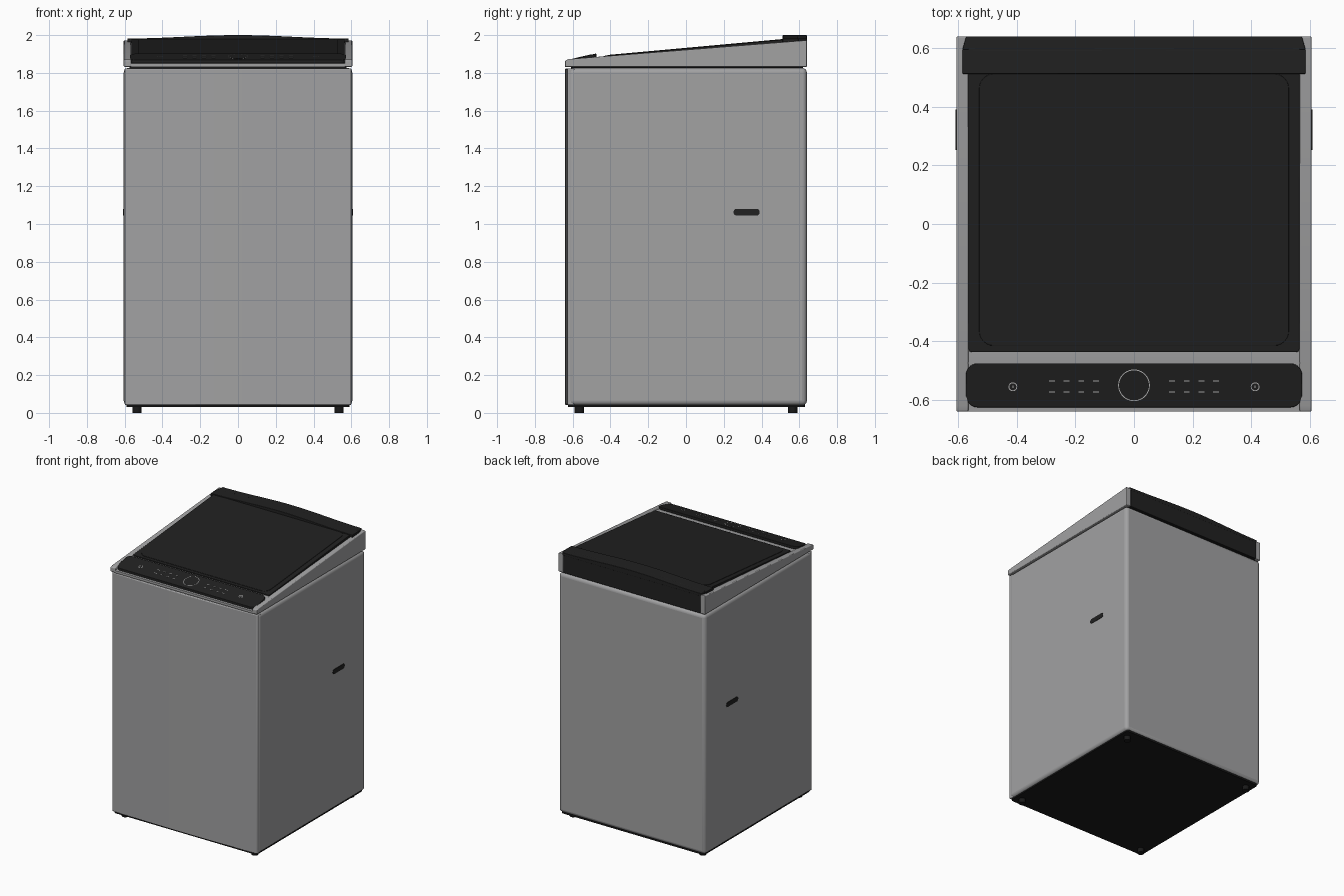
import bpy, bmesh, math

cube = bpy.data.objects.get("Cube")
if cube:
    bpy.data.objects.remove(cube, do_unlink=True)


def material(name, rgb):
    m = bpy.data.materials.new(name)
    m.use_nodes = True
    m.diffuse_color = (*rgb, 1)
    bsdf = m.node_tree.nodes["Principled BSDF"]
    bsdf.inputs["Base Color"].default_value = (*rgb, 1)
    bsdf.inputs["Roughness"].default_value = 0.5
    return m


STEEL = material("brushed grey", (0.36, 0.36, 0.365))
BLACK = material("glossy black", (0.015, 0.015, 0.015))
BASE = material("base black", (0.01, 0.01, 0.01))
MARK = material("marking grey", (0.5, 0.5, 0.5))


def finish(bm, name, mat, bevel=0.0, segments=3):
    bmesh.ops.recalc_face_normals(bm, faces=bm.faces)
    mesh = bpy.data.meshes.new(name)
    bm.to_mesh(mesh)
    bm.free()
    mesh.materials.append(mat)
    ob = bpy.data.objects.new(name, mesh)
    bpy.context.collection.objects.link(ob)
    if bevel:
        mod = ob.modifiers.new("soft edges", "BEVEL")
        mod.width = bevel
        mod.segments = segments
        mod.limit_method = "ANGLE"
        mod.angle_limit = math.radians(40)
    bpy.ops.object.select_all(action="DESELECT")
    ob.select_set(True)
    bpy.context.view_layer.objects.active = ob
    bpy.ops.object.shade_smooth_by_angle(angle=math.radians(35))
    return ob


def prism(name, outline, axis, lo, hi, mat, bevel=0.0, shape=None, segments=3):
    """Extrude a 2D outline along an axis; shape optionally moves each vertex."""
    place = {"x": lambda a, b, d: (d, a, b),
             "y": lambda a, b, d: (a, d, b),
             "z": lambda a, b, d: (a, b, d)}[axis]
    bm = bmesh.new()
    ends = [[bm.verts.new(place(a, b, d)) for a, b in outline] for d in (lo, hi)]
    for ring in ends:
        bm.faces.new(ring)
    n = len(outline)
    for i in range(n):
        j = (i + 1) % n
        bm.faces.new((ends[0][i], ends[0][j], ends[1][j], ends[1][i]))
    if shape:
        for v in bm.verts:
            v.co = shape(*v.co)
    return finish(bm, name, mat, bevel, segments)


def rect(x0, x1, y0, y1):
    return [(x0, y0), (x1, y0), (x1, y1), (x0, y1)]


def rounded(x0, x1, y0, y1, r, steps=6):
    corners = [(x1 - r, y1 - r), (x0 + r, y1 - r), (x0 + r, y0 + r), (x1 - r, y0 + r)]
    return [(cx + r * math.cos((q + s / steps) * math.pi / 2),
             cy + r * math.sin((q + s / steps) * math.pi / 2))
            for q, (cx, cy) in enumerate(corners) for s in range(steps + 1)]


def lid_tilt(x, y, z):
    return x, y, z + 1.889 + 0.091 * (y + 0.48)


def panel_tilt(x, y, z):
    return x, y, z + 1.868 + 0.233 * (y + 0.625)


def ring(name, x, y, r, width):
    bm = bmesh.new()
    n = 40
    loops = []
    for rad in (r - width, r):
        loops.append([bm.verts.new(panel_tilt(x + rad * math.cos(2 * math.pi * i / n),
                                              y + rad * math.sin(2 * math.pi * i / n), 0.002))
                      for i in range(n)])
    for i in range(n):
        j = (i + 1) % n
        bm.faces.new((loops[0][i], loops[1][i], loops[1][j], loops[0][j]))
    return finish(bm, name, MARK)


# Cabinet: main shell, bowed front panel and dark underside
prism("cabinet", rect(-0.605, 0.605, -0.622, 0.64), "z", 0.04, 1.826, STEEL, 0.025, segments=4)
bow = [(x / 10 * 0.6, -0.628 - 0.012 * (1 - (x / 10) ** 2)) for x in range(-10, 11)]
prism("front_panel", bow + [(0.6, -0.59), (-0.6, -0.59)], "z", 0.042, 1.824, STEEL, 0.006)
prism("base_plate", rounded(-0.59, 0.59, -0.625, 0.63, 0.02), "z", 0.032, 0.06, BASE)
prism("gap_seal", rect(-0.575, 0.575, -0.61, 0.62), "z", 1.81, 1.84, BASE)

# Feet and side grips
for sx, side in ((1, "left"), (-1, "right")):
    for y, end in ((-0.565, "front"), (0.565, "back")):
        x = sx * 0.535
        prism(f"{end}_{side}_foot", rounded(x - 0.024, x + 0.024, y - 0.024, y + 0.024, 0.0239),
              "z", 0, 0.04, BASE)
    prism(f"{side}_grip", rounded(0.252, 0.39, 1.045, 1.08, 0.016),
          "x", sx * 0.59, sx * 0.608, BLACK)

# Top frame: sloped side rails and the lower deck between them
rail = [(-0.64, 1.832), (0.64, 1.832), (0.64, 1.973), (-0.62, 1.873), (-0.64, 1.866)]
for sx, side in ((1, "left"), (-1, "right")):
    prism(f"{side}_rail", rail, "x", sx * 0.565, sx * 0.605, STEEL, 0.005)
deck = [(-0.64, 1.832), (0.6, 1.832), (0.6, 1.95), (-0.435, 1.882), (-0.475, 1.88), (-0.62, 1.852), (-0.64, 1.85)]
prism("deck", deck, "x", -0.566, 0.566, STEEL)

# Control panel with dial, buttons and indicator dashes
prism("control_panel", rounded(-0.573, 0.573, -0.625, -0.475, 0.04), "z", -0.02, 0, BLACK, 0.003,
      panel_tilt)
prism("dial", [(0.05 * math.cos(i * math.pi / 20), -0.55 + 0.05 * math.sin(i * math.pi / 20))
               for i in range(40)], "z", -0.005, 0.0015, BLACK, shape=panel_tilt)
ring("dial_ring", 0, -0.55, 0.054, 0.003)
for sx, side in ((1, "left"), (-1, "right")):
    ring(f"{side}_button_ring", sx * 0.413, -0.555, 0.015, 0.003)
    prism(f"{side}_button_mark", rect(sx * 0.413 - 0.002, sx * 0.413 + 0.002, -0.559, -0.551),
          "z", 0, 0.002, MARK, shape=panel_tilt)
    for col in range(4):
        for y in (-0.535, -0.573):
            x = sx * (0.13 + 0.05 * col)
            prism(f"{side}_dash", rect(x - 0.01, x + 0.01, y - 0.002, y + 0.002),
                  "z", 0, 0.002, MARK, shape=panel_tilt)

# Lid with a slightly raised glass pane
prism("lid", rounded(-0.564, 0.564, -0.437, 0.56, 0.012), "z", -0.03, -0.003, BLACK, 0.003, lid_tilt)
prism("lid_pane", rounded(-0.528, 0.528, -0.415, 0.512, 0.05), "z", -0.01, 0, BLACK, 0.002, lid_tilt)


# Arched rear hood and back panel
def arch(half):
    xs = [half * i / 16 for i in range(-16, 17)]
    return [(x, 1.982 + 0.009 * (1 + math.cos(math.pi * x / half))) for x in xs]


def hood_taper(x, y, z):
    return (x * 0.978 if y > 0.63 else x), y, z


def hood(name, half, bottom, y0, y1, shape=None):
    prism(name, arch(half) + [(half, bottom), (-half, bottom)], "y", y0, y1, BLACK, 0.003, shape)


hood("hood_front", 0.585, 1.962, 0.512, 0.595)
hood("hood_back", 0.585, 1.962, 0.595, 0.64, hood_taper)
hood("back_panel", 0.566, 1.832, 0.58, 0.639)
